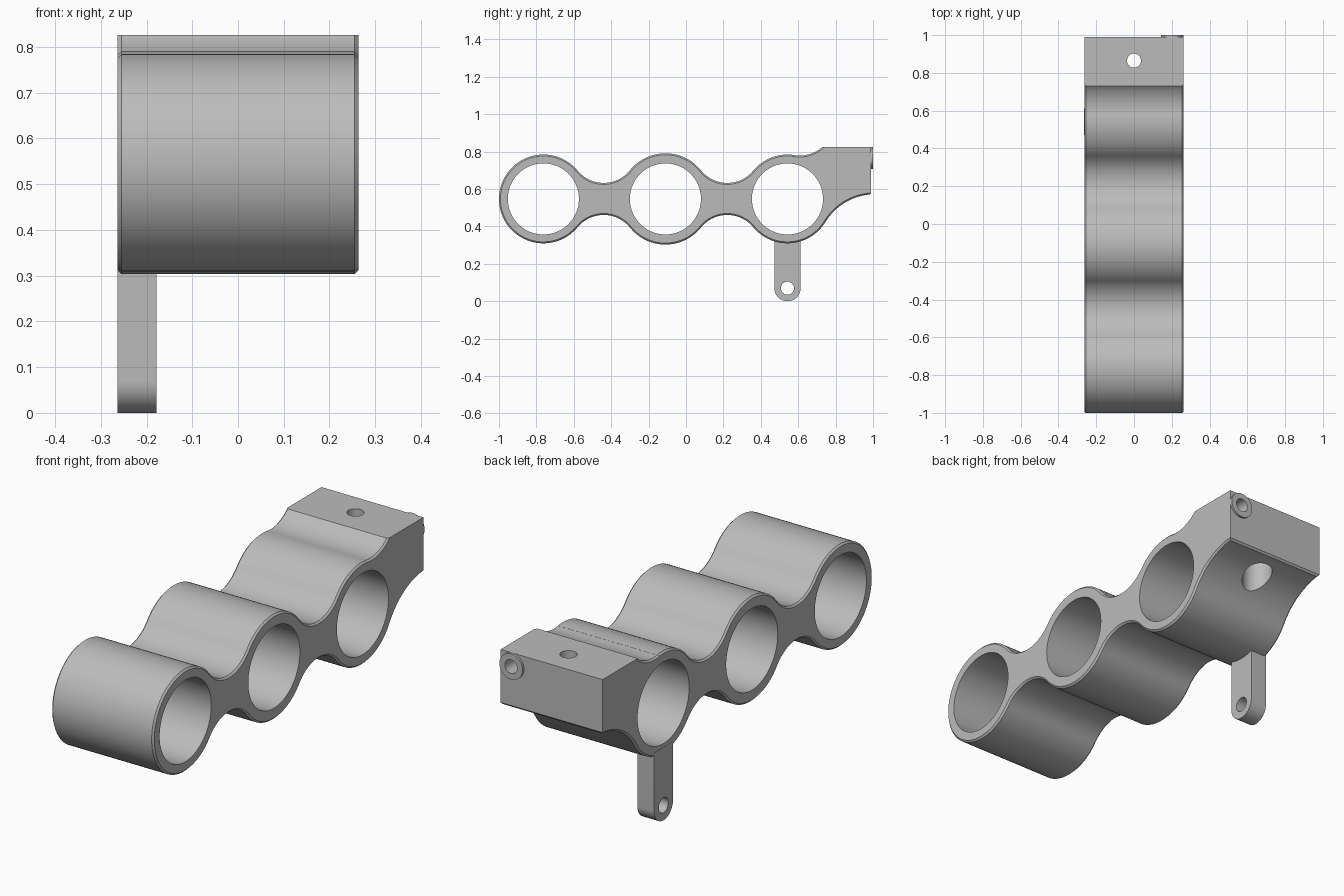
import bpy, bmesh, math
from mathutils import Vector, Matrix

if "Cube" in bpy.data.objects:
    bpy.data.objects.remove(bpy.data.objects["Cube"])

HALF = 0.263                       # half width of the body in x
ZC = 0.547                         # height of the bore axes
BORE = 0.19
RINGS = [(-0.7625, 0.2375), (-0.11, 0.244), (0.5425, 0.2375)]
TOP, BACK, BLOCK = 0.826, 0.99, 0.73

grey = bpy.data.materials.new("light grey")
grey.use_nodes = True
grey.diffuse_color = (0.5, 0.5, 0.5, 1)
grey.node_tree.nodes["Principled BSDF"].inputs["Base Color"].default_value = (0.5, 0.5, 0.5, 1)


def arc(centre, radius, start, end):
    """Points on the shorter arc from angle start to angle end."""
    delta = (end - start + math.pi) % math.tau - math.pi
    n = max(4, int(abs(delta) / math.radians(4)))
    return [Vector((centre[0] + radius * math.cos(start + delta * i / n),
                    centre[1] + radius * math.sin(start + delta * i / n))) for i in range(n + 1)]


def toward(a, b):
    return math.atan2(b[1] - a[1], b[0] - a[0])


def make_object(name, bm):
    mesh = bpy.data.meshes.new(name)
    bmesh.ops.recalc_face_normals(bm, faces=bm.faces)
    bm.to_mesh(mesh)
    bm.free()
    mesh.materials.append(grey)
    ob = bpy.data.objects.new(name, mesh)
    bpy.context.collection.objects.link(ob)
    return ob


def extrude_profile(points, x0, x1):
    """Extrude a (y, z) outline along x."""
    clean = [p for i, p in enumerate(points) if (p - points[i - 1]).length > 1e-4]
    bm = bmesh.new()
    face = bm.faces.new([bm.verts.new((x0, p.x, p.y)) for p in clean])
    new = bmesh.ops.extrude_face_region(bm, geom=[face])["geom"]
    bmesh.ops.translate(bm, vec=(x1 - x0, 0, 0),
                        verts=[g for g in new if isinstance(g, bmesh.types.BMVert)])
    if not face.is_valid or len(bm.faces) < len(clean) + 2:
        bm.faces.new([v for v in bm.verts if abs(v.co.x - x0) < 1e-6])
    return bm


def cylinder(name, centre, radius, depth, axis, sides=64):
    turn = {"X": Matrix.Rotation(math.pi / 2, 4, "Y"),
            "Y": Matrix.Rotation(math.pi / 2, 4, "X"), "Z": Matrix()}[axis]
    bm = bmesh.new()
    bmesh.ops.create_cone(bm, cap_ends=True, segments=sides, radius1=radius, radius2=radius,
                          depth=depth, matrix=Matrix.Translation(centre) @ turn)
    return make_object(name, bm)


def drill(ob, *hole):
    """Cut a cylindrical hole and discard the cutter."""
    cutter = cylinder("hole_cutter", *hole)
    cutter.hide_render = True
    mod = ob.modifiers.new("hole", "BOOLEAN")
    mod.operation, mod.solver, mod.object = "DIFFERENCE", "EXACT", cutter
    graph = bpy.context.evaluated_depsgraph_get()
    mesh = bpy.data.meshes.new_from_object(ob.evaluated_get(graph))
    ob.modifiers.clear()
    ob.data = mesh
    bpy.data.objects.remove(cutter)


# Outline of the body: rings joined by tangent fillets, ending in a block
centres = [(y, ZC) for y, r in RINGS]
radii = [r for y, r in RINGS]
NECK = 0.18


def neck_centre(i, side):
    (ya, ra), (yb, rb) = RINGS[i], RINGS[i + 1]
    a, b, d = ra + NECK, rb + NECK, yb - ya
    along = (a * a - b * b + d * d) / (2 * d)
    return (ya + along, ZC + side * math.sqrt(a * a - along * along))


upper = [neck_centre(i, 1) for i in range(2)]
lower = [neck_centre(i, -1) for i in range(2)]
ramp, ramp_r = (0.607, 0.966), 0.187
under, under_r = (1.01, 0.262), 0.31

outline = []
start = math.pi
for i in range(2):
    outline += arc(centres[i], radii[i], start, toward(centres[i], upper[i]))
    outline += arc(upper[i], NECK, toward(upper[i], centres[i]), toward(upper[i], centres[i + 1]))
    start = toward(centres[i + 1], upper[i])
outline += arc(centres[2], radii[2], start, toward(centres[2], ramp))
outline += arc(ramp, ramp_r, toward(ramp, centres[2]), toward(ramp, (BLOCK, TOP)))
outline[-1] = Vector((BLOCK, TOP))
outline += [Vector((BACK, TOP))]
under_end = (BACK, under[1] + math.sqrt(under_r ** 2 - (BACK - under[0]) ** 2))
outline += arc(under, under_r, toward(under, under_end), toward(under, centres[2]))
start = toward(centres[2], under)
for i in (1, 0):
    outline += arc(centres[i + 1], radii[i + 1], start, toward(centres[i + 1], lower[i]))
    outline += arc(lower[i], NECK, toward(lower[i], centres[i + 1]), toward(lower[i], centres[i]))
    start = toward(centres[i], lower[i])
outline += arc(centres[0], radii[0], start, -math.pi)

# Body with chamfered rims; the block's top and back stay square
bm = extrude_profile(outline, -HALF, HALF)


def chamfered(edge):
    a, b = (v.co for v in edge.verts)
    if abs(a.x - b.x) > 0.1:
        return a.y > BACK - 0.001 and a.z < 0.7
    flat_top = min(a.z, b.z) > TOP - 0.001
    flat_back = min(a.y, b.y) > BACK - 0.001
    return not (flat_top or flat_back)


bmesh.ops.bevel(bm, geom=[e for e in bm.edges if chamfered(e)], offset=0.008,
                segments=1, affect="EDGES", clamp_overlap=False)
body = make_object("triple_ring_body", bm)

# Raised collar on the back of the block
collar_at = (0.202, 0.97, 0.766)
collar = cylinder("back_collar", collar_at, 0.06, 0.06, "Y", 48)

# Hanging lug with a rounded end
lug_y, lug_r = RINGS[2][0], 0.07
lug_outline = [Vector((lug_y + lug_r, 0.34)), Vector((lug_y - lug_r, 0.34))]
lug_outline += arc((lug_y, lug_r), lug_r, math.pi, 1.5 * math.pi)
lug_outline += arc((lug_y, lug_r), lug_r, 1.5 * math.pi, math.tau)
lug = make_object("hanging_lug", extrude_profile(lug_outline, -HALF - 0.001, -0.178))

# Bores, screw hole with counterbore, collar hole and lug hole
for y, r in RINGS:
    drill(body, (0, y, ZC), BORE, 1, "X", 96)
drill(body, (0, 0.865, 0.7), 0.037, 0.6, "Z", 32)
drill(body, (0, 0.865, 0.54), 0.068, 0.28, "Z", 48)
for part in (body, collar):
    drill(part, (collar_at[0], 0.95, collar_at[2]), 0.032, 0.24, "Y", 32)
drill(lug, (-0.22, lug_y, lug_r), 0.035, 0.3, "X", 32)

# Smooth curved walls, keep rims sharp
bpy.ops.object.select_all(action="DESELECT")
for ob in (body, collar, lug):
    ob.select_set(True)
    bpy.context.view_layer.objects.active = ob
bpy.ops.object.shade_smooth_by_angle(angle=math.radians(30))
